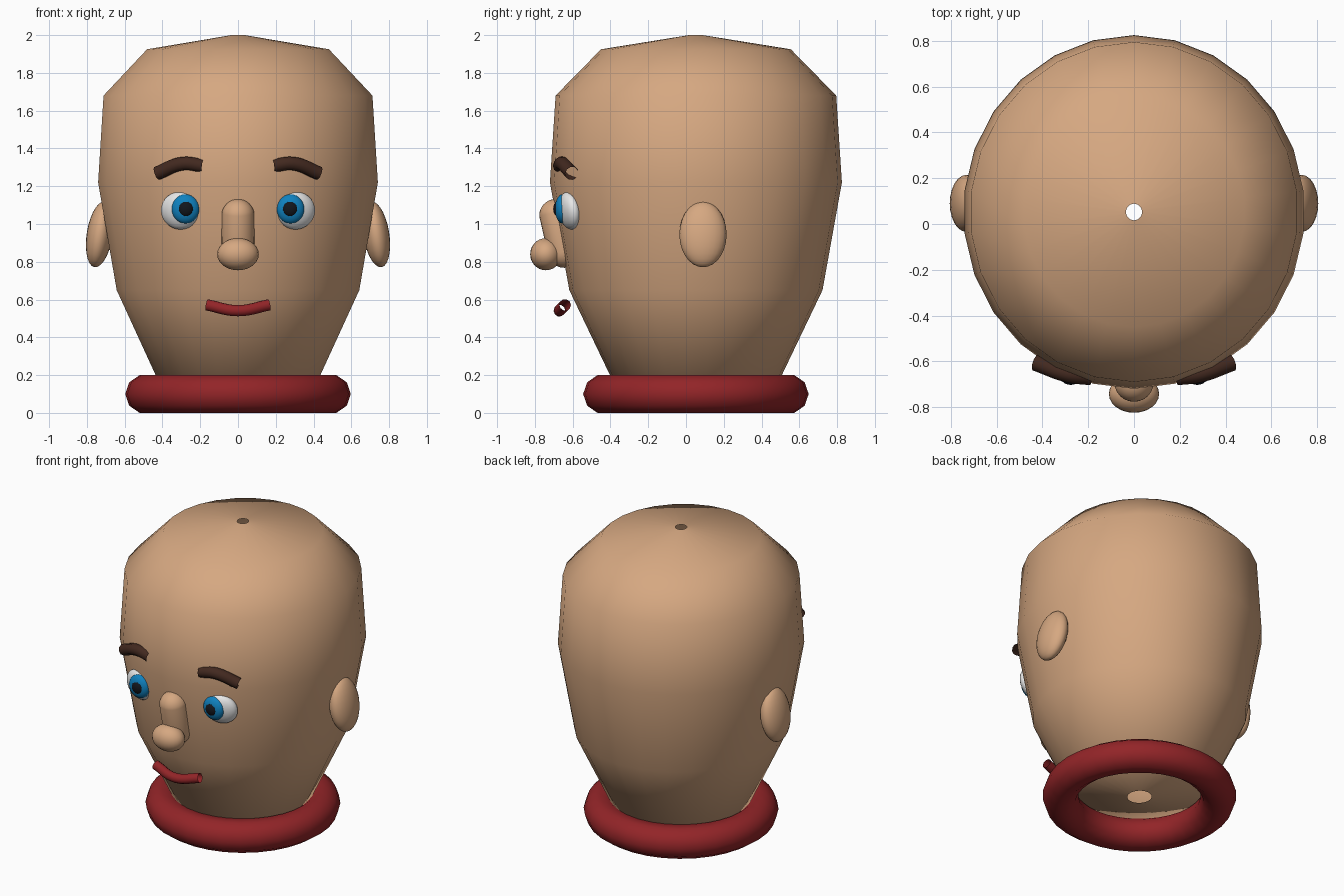
import bpy, bmesh, math
from mathutils import Vector, Matrix

if "Cube" in bpy.data.objects:
    bpy.data.objects.remove(bpy.data.objects["Cube"])

CY = 0.0525  # head axis offset in y


def material(name, r, g, b):
    m = bpy.data.materials.new(name)
    m.diffuse_color = (r, g, b, 1)
    m.use_nodes = True
    m.node_tree.nodes["Principled BSDF"].inputs["Base Color"].default_value = m.diffuse_color
    return m


skin = material("skin", 0.67, 0.39, 0.22)
red = material("red", 0.29, 0.018, 0.021)
brown = material("dark brown", 0.055, 0.022, 0.014)
white = material("white", 0.82, 0.82, 0.82)
blue = material("blue", 0.005, 0.22, 0.52)
black = material("black", 0.006, 0.008, 0.012)


def finish(bm, name, mat):
    for f in bm.faces:
        f.smooth = True
    me = bpy.data.meshes.new(name)
    bm.to_mesh(me)
    bm.free()
    ob = bpy.data.objects.new(name, me)
    bpy.context.collection.objects.link(ob)
    me.materials.append(mat)
    return ob


def lathe(name, profile, sides, mat, sy=1.0, closed=False):
    """Revolve (radius, z) points about the head axis."""
    bm = bmesh.new()
    rings = []
    for r, z in profile:
        ring = []
        for i in range(sides):
            a = 2 * math.pi * i / sides
            ring.append(bm.verts.new((r * math.sin(a), CY + r * sy * math.cos(a), z)))
        rings.append(ring)
    pairs = list(zip(rings, rings[1:]))
    if closed:
        pairs.append((rings[-1], rings[0]))
    for lo, hi in pairs:
        for i in range(sides):
            j = (i + 1) % sides
            bm.faces.new((lo[j], lo[i], hi[i], hi[j]))
    bmesh.ops.recalc_face_normals(bm, faces=bm.faces)
    return finish(bm, name, mat)


def ellipsoid(name, loc, radii, mat, rot=(0, 0, 0)):
    bm = bmesh.new()
    bmesh.ops.create_uvsphere(bm, u_segments=24, v_segments=14, radius=1)
    turn = (Matrix.Rotation(rot[2], 4, 'Z') @ Matrix.Rotation(rot[1], 4, 'Y')
            @ Matrix.Rotation(rot[0], 4, 'X'))
    bm.transform(Matrix.Translation(loc) @ turn @ Matrix.Diagonal((*radii, 1)))
    return finish(bm, name, mat)


def tube(name, points, radius, mat):
    """Open-ended tube along a smooth path."""
    cu = bpy.data.curves.new(name, 'CURVE')
    cu.dimensions = '3D'
    cu.bevel_depth = radius
    cu.bevel_resolution = 3
    cu.resolution_u = 6
    sp = cu.splines.new('BEZIER')
    sp.bezier_points.add(len(points) - 1)
    for bp, p in zip(sp.bezier_points, points):
        bp.co = p
        bp.handle_left_type = bp.handle_right_type = 'AUTO'
    cu.materials.append(mat)
    ob = bpy.data.objects.new(name, cu)
    bpy.context.collection.objects.link(ob)
    bpy.ops.object.select_all(action='DESELECT')
    ob.select_set(True)
    bpy.context.view_layer.objects.active = ob
    bpy.ops.object.convert(target='MESH')
    bpy.ops.object.shade_smooth()


# Head shell with small openings at crown and base
lathe("head", [(0.074, 0.09), (0.43, 0.18), (0.647, 0.65), (0.746, 1.22),
               (0.717, 1.68), (0.485, 1.925), (0.035, 2.0)], 26, skin, sy=1.036)

# Collar ring
ring = [(0.487 + 0.11 * math.cos(math.tau * k / 10),
         0.1 + 0.105 * math.sin(math.tau * k / 10)) for k in range(10)]
lathe("collar", ring, 32, red, closed=True)

# Nose bridge: capsule following the slope of the face
bm = bmesh.new()
bmesh.ops.create_uvsphere(bm, u_segments=24, v_segments=16, radius=0.087)
top, low = Vector((0, -0.69, 1.045)), Vector((0, -0.645, 0.855))
lean = (top - low).to_track_quat('Z', 'Y').to_matrix()
for v in bm.verts:
    v.co = lean @ v.co + (top if v.co.z > 0.001 else low)
finish(bm, "nose_bridge", skin)
ellipsoid("nose_tip", (0, -0.742, 0.84), (0.11, 0.083, 0.085), skin)

# Mouth
tube("mouth", [(-0.165, -0.64, 0.572), (0, -0.67, 0.541), (0.165, -0.64, 0.572)], 0.031, red)

# Paired features
for side, s in (("left", -1), ("right", 1)):
    ellipsoid(side + "_ear", (s * 0.732, 0.09, 0.945), (0.069, 0.125, 0.176), skin,
              (0, -s * math.radians(9), 0))
    ellipsoid(side + "_eyeball", (s * 0.307, -0.617, 1.07), (0.105, 0.052, 0.1), white,
              (math.radians(9), 0, s * math.radians(18)))
    ellipsoid(side + "_iris", (s * 0.278, -0.655, 1.08), (0.073, 0.038, 0.077), blue)
    ellipsoid(side + "_pupil", (s * 0.276, -0.676, 1.08), (0.041, 0.027, 0.042), black)
    tube(side + "_eyebrow", [(s * 0.43, -0.605, 1.268), (s * 0.29, -0.655, 1.32),
                             (s * 0.187, -0.668, 1.308)], 0.037, brown)
